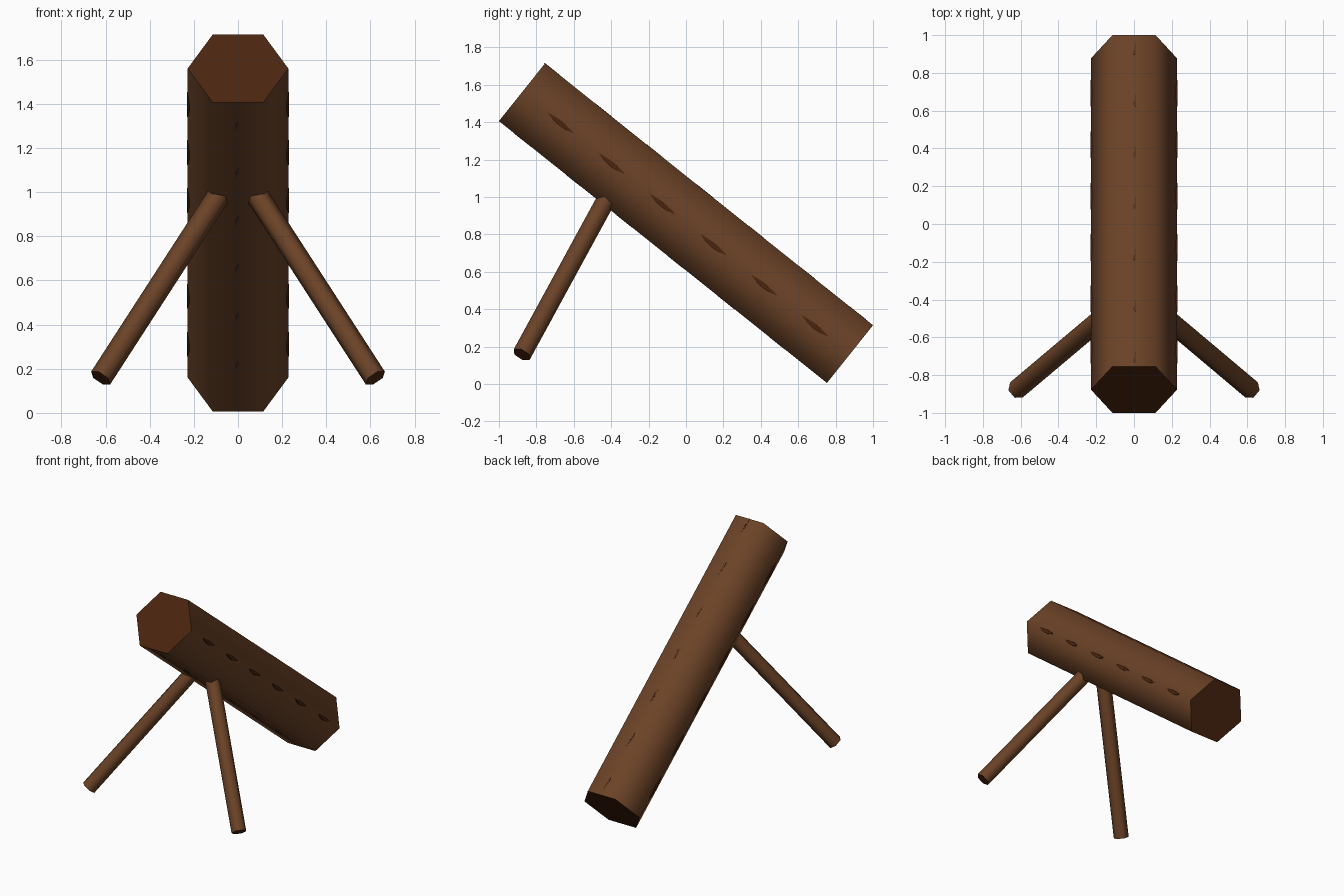
import bpy, bmesh, math
from mathutils import Vector, Matrix

cube = bpy.data.objects.get("Cube")
if cube:
    bpy.data.objects.remove(cube, do_unlink=True)


def material(name, rgb):
    m = bpy.data.materials.new(name)
    m.use_nodes = True
    m.diffuse_color = (*rgb, 1)
    m.node_tree.nodes["Principled BSDF"].inputs["Base Color"].default_value = (*rgb, 1)
    return m


bark = material("brown bark", (0.147, 0.055, 0.020))
dark = material("dark cut wood", (0.069, 0.0185, 0.0048))


def add_extrusion(bm, outline, direction):
    """Extrude a closed outline of points into a solid."""
    face = bm.faces.new([bm.verts.new(p) for p in outline])
    res = bmesh.ops.extrude_face_region(bm, geom=[face], use_keep_orig=True)
    verts = [v for v in res["geom"] if isinstance(v, bmesh.types.BMVert)]
    bmesh.ops.translate(bm, verts=verts, vec=direction)


def finish(name, bm, matrix, materials):
    bmesh.ops.recalc_face_normals(bm, faces=bm.faces[:])
    mesh = bpy.data.meshes.new(name)
    bm.to_mesh(mesh)
    bm.free()
    for m in materials:
        mesh.materials.append(m)
    obj = bpy.data.objects.new(name, mesh)
    obj.matrix_world = matrix
    bpy.context.collection.objects.link(obj)
    return obj


def hex_bar(name, radius, length, matrix):
    """Six-sided bar along local y, smooth bark sides and flat dark ends."""
    bm = bmesh.new()
    ring = [(radius * math.cos(i * math.pi / 3), -length / 2,
             radius * math.sin(i * math.pi / 3)) for i in range(6)]
    add_extrusion(bm, ring, (0, length, 0))
    for f in bm.faces:
        f.material_index = 1 if len(f.verts) == 6 else 0
    obj = finish(name, bm, matrix, [bark, dark])
    bpy.ops.object.select_all(action="DESELECT")
    obj.select_set(True)
    bpy.context.view_layer.objects.active = obj
    bpy.ops.object.shade_smooth_by_angle(angle=math.radians(70))


# Leaning log
R, LENGTH, STEP = 0.228, 2.244, 0.348
APOTHEM = R * math.cos(math.pi / 6)
tilt = Matrix.Translation((0, 0, 0.86)) @ Matrix.Rotation(-math.atan2(1.40, 1.754), 4, "X")
hex_bar("log", R, LENGTH, tilt)

# Crescent bark cuts along both side ridges
for side, sign in (("left", 1), ("right", -1)):
    bm = bmesh.new()
    for i in range(6):
        s = 0.013 + STEP * (i - 2.5)
        belly = [(k / 4 * 0.09, -0.017 * (1 - (k / 4) ** 2)) for k in range(-4, 5)]
        top = [(k / 4 * 0.09, 0.008 * (1 - (k / 4) ** 2)) for k in range(3, -4, -1)]
        add_extrusion(bm, [(sign * (R - 0.02), s + a, b + 0.002) for a, b in belly + top],
                      (sign * 0.022, 0, 0))
    finish(side + "_bark_cuts", bm, tilt, [dark])

# Hairline bark cracks along the top and underside
for name, sign, count, middle in (("top", 1, 7, -0.027), ("underside", -1, 6, -0.09)):
    bm = bmesh.new()
    for i in range(count):
        s = middle + STEP * (i - (count - 1) / 2)
        for x, shift in ((0, -0.01), (0.009, 0.01)):
            x = sign * x
            z = sign * (APOTHEM - 0.004)
            outline = [(x, s + shift - 0.045, z), (x + 0.002, s + shift, z),
                       (x, s + shift + 0.045, z), (x - 0.002, s + shift, z)]
            add_extrusion(bm, outline, (0, 0, sign * 0.005))
    finish(name + "_bark_cracks", bm, tilt, [dark])

# Two splayed prop legs under the raised end
for side, sign in (("left", 1), ("right", -1)):
    foot = Vector((sign * 0.622, -0.878, 0.158))
    head = Vector((sign * 0.09, -0.43, 0.98))
    axis = head - foot
    matrix = Matrix.Translation((foot + head) / 2) @ axis.to_track_quat("Y", "Z").to_matrix().to_4x4()
    hex_bar(side + "_leg", 0.052, axis.length, matrix)
